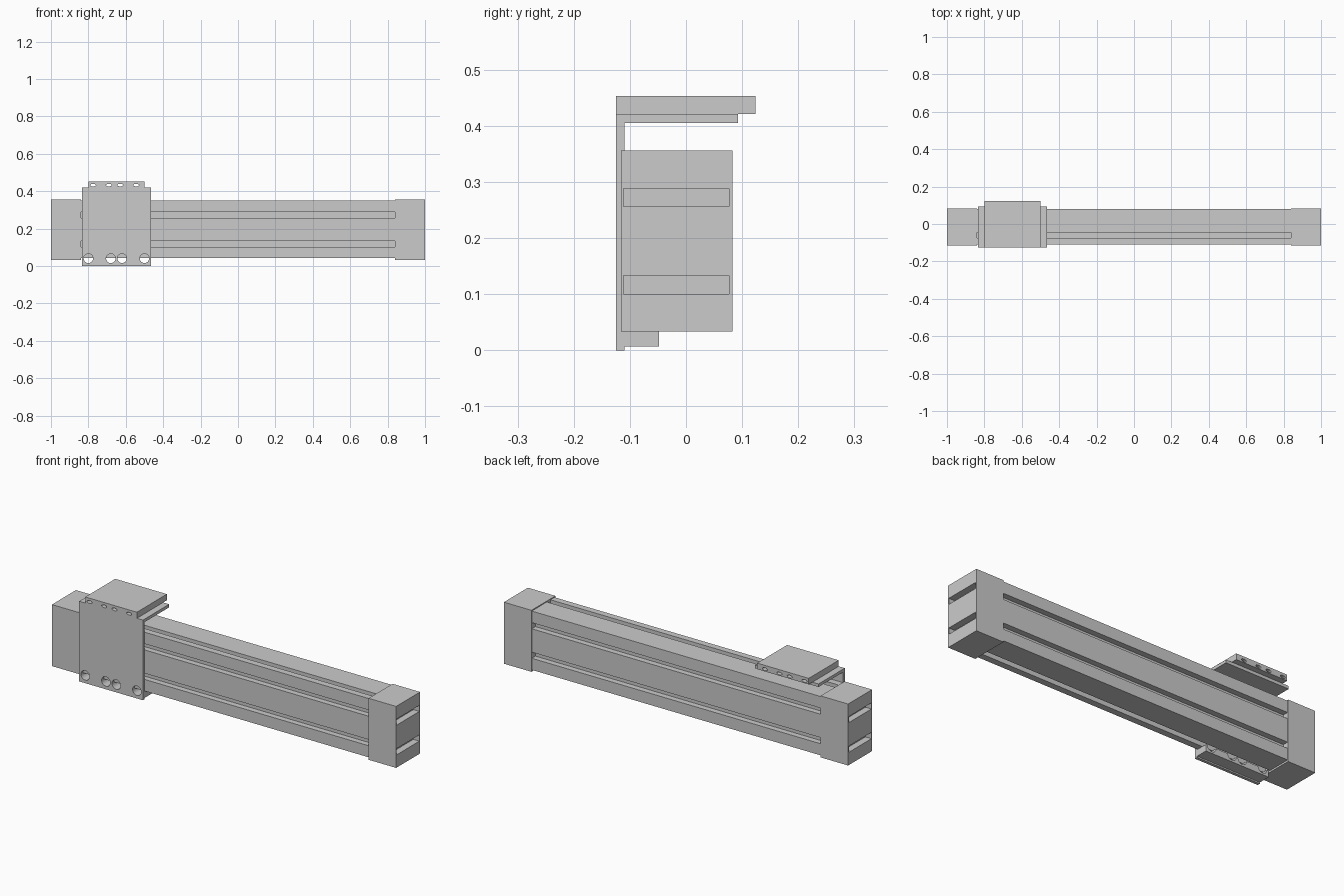
import bpy, bmesh
from math import pi
from mathutils import Matrix, Vector

if "Cube" in bpy.data.objects:
    bpy.data.objects.remove(bpy.data.objects["Cube"])


def finish(name, bm):
    bmesh.ops.recalc_face_normals(bm, faces=bm.faces[:])
    me = bpy.data.meshes.new(name)
    bm.to_mesh(me)
    bm.free()
    ob = bpy.data.objects.new(name, me)
    bpy.context.scene.collection.objects.link(ob)
    return ob


def box(name, x, y, z):
    bm = bmesh.new()
    size = Matrix.Diagonal((x[1] - x[0], y[1] - y[0], z[1] - z[0], 1))
    mid = Vector((sum(x) / 2, sum(y) / 2, sum(z) / 2))
    bmesh.ops.create_cube(bm, size=1, matrix=Matrix.Translation(mid) @ size)
    return finish(name, bm)


def rod(name, x, y, z, rx, rz):
    """Elliptical rod running along y."""
    bm = bmesh.new()
    mat = (Matrix.Translation((x, sum(y) / 2, z)) @ Matrix.Diagonal((rx, 1, rz, 1))
           @ Matrix.Rotation(pi / 2, 4, 'X'))
    bmesh.ops.create_cone(bm, cap_ends=True, segments=24, radius1=1, radius2=1,
                          depth=y[1] - y[0], matrix=mat)
    return finish(name, bm)


def cut(ob, cutters):
    bpy.context.view_layer.objects.active = ob
    for c in cutters:
        c.hide_render = True
        m = ob.modifiers.new("cut", 'BOOLEAN')
        m.operation, m.solver, m.object = 'DIFFERENCE', 'EXACT', c
        bpy.ops.object.modifier_apply(modifier=m.name)
        bpy.data.objects.remove(c)


# Slotted rail: notched cross-section (y, z) extruded along x
Y0, Y1, Z0, Z1, D = -0.109, 0.08, 0.042, 0.351, 0.03
SLOTS = [(0.103, 0.135), (0.258, 0.29)]
TOP = (-0.075, -0.045)
profile = [(Y0, Z0), (TOP[0], Z0), (TOP[0], Z0 + D), (TOP[1], Z0 + D), (TOP[1], Z0), (Y1, Z0)]
for a, b in SLOTS:
    profile += [(Y1, a), (Y1 - D, a), (Y1 - D, b), (Y1, b)]
profile += [(Y1, Z1), (TOP[1], Z1), (TOP[1], Z1 - D), (TOP[0], Z1 - D), (TOP[0], Z1), (Y0, Z1)]
for a, b in reversed(SLOTS):
    profile += [(Y0, b), (Y0 + D, b), (Y0 + D, a), (Y0, a)]
bm = bmesh.new()
face = bm.faces.new([bm.verts.new((-0.845, y, z)) for y, z in profile])
ext = bmesh.ops.extrude_face_region(bm, geom=[face])
bmesh.ops.translate(bm, vec=(1.69, 0, 0),
                    verts=[v for v in ext['geom'] if isinstance(v, bmesh.types.BMVert)])
finish("slotted_rail", bm)

# End blocks with two pockets in each outer face
for side, s in (("left", -1), ("right", 1)):
    block = box(side + "_end_block", sorted((s * 0.84, s)), (-0.116, 0.083), (0.033, 0.356))
    cut(block, [box("pocket", sorted((s * 0.965, s * 1.05)), (-0.111, 0.077), z)
                for z in ((0.1, 0.133), (0.256, 0.288))])

# Carriage: front plate, lower flange with bolt holes, shelf
CX = (-0.835, -0.465)
HOLES = (-0.80, -0.68, -0.62, -0.50)
plate = box("carriage_plate", CX, (-0.125, -0.11), (0, 0.421))
flange = box("carriage_lower_flange", CX, (-0.11, -0.048), (0.007, 0.041))
for part in (plate, flange):
    cut(part, [rod("bolt", x, (-0.2, 0.0), 0.041, 0.025, 0.025) for x in HOLES])
box("carriage_shelf", CX, (-0.11, 0.093), (0.405, 0.421))

# Top block with through holes
top = box("carriage_top_block", (-0.80, -0.50), (-0.125, 0.124), (0.421, 0.453))
cut(top, [rod("bolt", x, (-0.2, 0.2), 0.433, 0.015, 0.007)
          for x in (-0.775, -0.69, -0.63, -0.545)])
